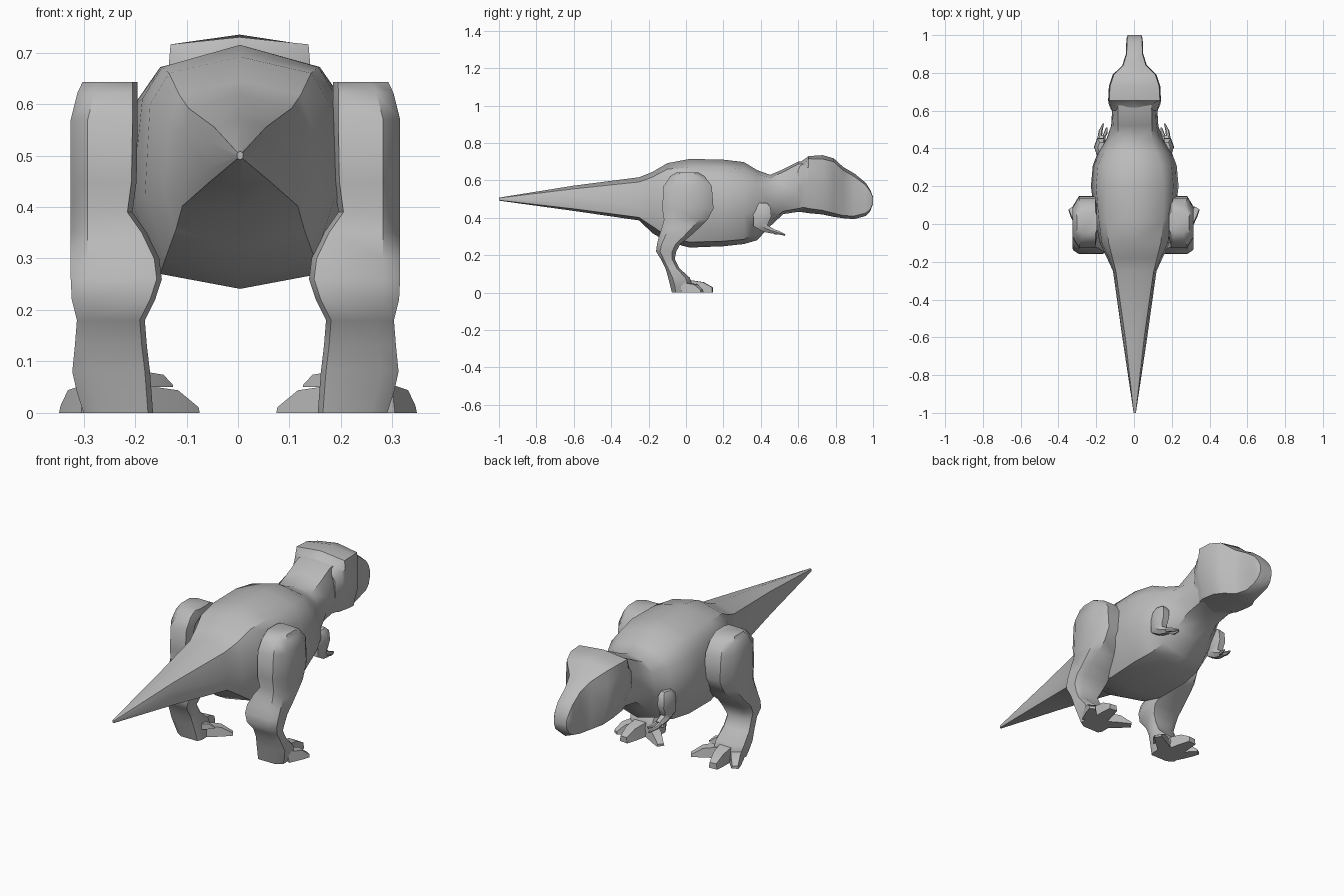
import bpy, bmesh, math
from mathutils import Vector

skin = bpy.data.materials.new("grey_skin")
skin.diffuse_color = (0.5, 0.5, 0.5, 1)


def loft(name, rings, mirror=False, angle=35, shift=0):
    """Skin a list of equal-sized point rings and cap both ends."""
    bm = bmesh.new()
    vs = [[bm.verts.new(p) for p in r] for r in rings]
    n = len(rings[0])
    for a, b in zip(vs, vs[1:]):
        for i in range(n):
            j = (i + 1) % n
            bm.faces.new((a[i], a[j], b[j], b[i]))
    bm.faces.new(vs[0])
    bm.faces.new(vs[-1])
    bmesh.ops.recalc_face_normals(bm, faces=bm.faces)
    me = bpy.data.meshes.new(name)
    bm.to_mesh(me)
    bm.free()
    me.materials.append(skin)
    ob = bpy.data.objects.new(name, me)
    ob.location.x = shift
    bpy.context.collection.objects.link(ob)
    if mirror:
        ob.modifiers.new("both_sides", 'MIRROR')
    bpy.ops.object.select_all(action='DESELECT')
    ob.select_set(True)
    bpy.context.view_layer.objects.active = ob
    bpy.ops.object.shade_smooth_by_angle(angle=math.radians(angle))
    return ob


def section(y, top, *rest):
    """Symmetric cross-section: ridge, (x, z) pairs down one side, keel."""
    half, bot = list(zip(rest[:-1:2], rest[1:-1:2])), rest[-1]
    return ([(0, y, top)] + [(x, y, z) for x, z in half] + [(0, y, bot)]
            + [(-x, y, z) for x, z in reversed(half)])


# Tail, torso and neck: shoulder, upper flank, lower flank, belly edge
body = [
    (-1.0, .508, .005, .506, .006, .503, .006, .498, .005, .494, .492),
    (-.6, .572, .05, .555, .06, .525, .066, .475, .06, .448, .437),
    (-.25, .617, .10, .592, .108, .54, .115, .45, .112, .402, .386),
    (-.18, .645, .118, .618, .138, .56, .147, .43, .125, .355, .318),
    (-.10, .692, .138, .66, .175, .60, .185, .42, .145, .30, .272),
    (.02, .715, .152, .672, .19, .61, .21, .41, .155, .27, .241),
    (.20, .711, .155, .672, .205, .60, .232, .42, .16, .275, .248),
    (.31, .698, .14, .66, .195, .59, .222, .42, .145, .285, .26),
    (.38, .655, .112, .633, .165, .58, .195, .45, .125, .315, .28),
    (.45, .63, .09, .615, .13, .57, .15, .47, .10, .38, .355),
    (.52, .66, .09, .645, .115, .58, .125, .50, .09, .435, .42),
    (.60, .70, .09, .688, .11, .62, .12, .52, .09, .45, .432),
    (.70, .71, .085, .69, .09, .62, .09, .52, .08, .46, .44),
]
loft("body_and_tail", [section(*s) for s in body], angle=42, shift=.004)

# Deep head: flaring brow at the back, narrow snout in front
head = [
    (.60, .69, .085, .675, .118, .63, .122, .55, .09, .455, .433),
    (.635, .715, .095, .69, .13, .665, .137, .59, .10, .455, .428),
    (.655, .73, .134, .716, .138, .67, .14, .59, .105, .45, .425),
    (.73, .735, .13, .715, .135, .66, .136, .57, .105, .44, .418),
    (.79, .718, .11, .70, .114, .63, .116, .53, .09, .425, .405),
    (.84, .672, .06, .655, .064, .60, .065, .50, .058, .412, .398),
    (.90, .637, .042, .62, .046, .57, .046, .48, .042, .41, .393),
    (.96, .588, .04, .575, .044, .545, .044, .48, .04, .425, .41),
    (.985, .55, .038, .542, .042, .525, .042, .48, .038, .445, .435),
    (1.0, .512, .034, .509, .036, .505, .036, .485, .034, .477, .475),
]
loft("head", [section(*s) for s in head], angle=40, shift=.003)


# Legs: chamfered rings from hip to sole (z, back, front, inner, outer)
def leg_ring(z, y0, y1, x0, x1):
    cx, cy = min(.033, (x1 - x0) * .3), (y1 - y0) * .2
    ix = cx * .3
    return [(x0 + ix, y0, z), (x1 - cx, y0, z), (x1, y0 + cy, z), (x1, y1 - cy, z),
            (x1 - cx, y1, z), (x0 + ix, y1, z), (x0, y1 - cy, z), (x0, y0 + cy, z)]


leg = [
    (.643, -.05, .065, .19, .297), (.622, -.085, .10, .19, .307),
    (.57, -.12, .138, .19, .32), (.45, -.127, .147, .192, .32),
    (.39, -.118, .115, .20, .32), (.35, -.128, .075, .172, .32),
    (.30, -.145, .02, .148, .32), (.26, -.155, -.03, .143, .32),
    (.22, -.16, -.052, .156, .318), (.18, -.135, -.06, .176, .308),
    (.13, -.11, -.035, .172, .312), (.08, -.095, .02, .166, .317),
    (.04, -.085, .035, .163, .308), (0, -.075, .03, .16, .295),
]
loft("leg", [leg_ring(*r) for r in leg], mirror=True, angle=40, shift=-.005)


# Toes: flat-soled wedges with blunt tips
def toe(name, base, tip, w0, w1, h, end, z=0):
    a, b = Vector((*base, z)), Vector((*tip, z))
    d = (b - a).normalized()
    side, up = Vector((-d.y, d.x, 0)), Vector((0, 0, 1))
    rings = []
    for t, w, k in ((0, w0, h), (.65, (w0 + w1) / 2, h * .8), (1, w1, h * end)):
        c = a.lerp(b, t)
        rings.append([c + side * w, c + side * w * .8 + up * k,
                      c - side * w * .8 + up * k, c - side * w])
    loft(name, rings, mirror=True)


toe("inner_toe", (.21, -.01), (.085, .08), .035, .018, .055, .2)
toe("middle_toe", (.235, 0), (.25, .142), .042, .022, .07, .4)
toe("outer_toe", (.275, -.01), (.334, .085), .035, .016, .055, .25)
toe("dew_claw", (.19, -.045), (.13, .0), .02, .007, .03, .15, .05)


# Arms: hexagonal tubes along a path of (x, y, z, half_width, half_depth)
def limb(name, path):
    pts = [Vector(p[:3]) for p in path]
    rings = []
    for i, p in enumerate(path):
        d = pts[min(i + 1, len(pts) - 1)] - pts[max(i - 1, 0)]
        d.x = 0
        d.normalize()
        n = Vector((0, -d.z, d.y))
        rings.append([pts[i] + Vector((1, 0, 0)) * p[3] * math.cos(a) + n * p[4] * math.sin(a)
                      for a in (k * math.pi / 3 for k in range(6))])
    loft(name, rings, mirror=True, angle=45)


limb("arm", [(.172, .405, .478, .02, .032), (.176, .405, .455, .034, .054),
             (.178, .408, .41, .034, .056), (.178, .402, .365, .032, .048),
             (.176, .425, .343, .025, .024), (.172, .465, .328, .02, .015)])
limb("outer_claw", [(.18, .455, .333, .01, .012), (.178, .49, .322, .011, .011),
                    (.163, .53, .308, .004, .005)])
limb("inner_claw", [(.165, .455, .333, .01, .012), (.15, .48, .318, .011, .01),
                    (.145, .51, .318, .004, .005)])
